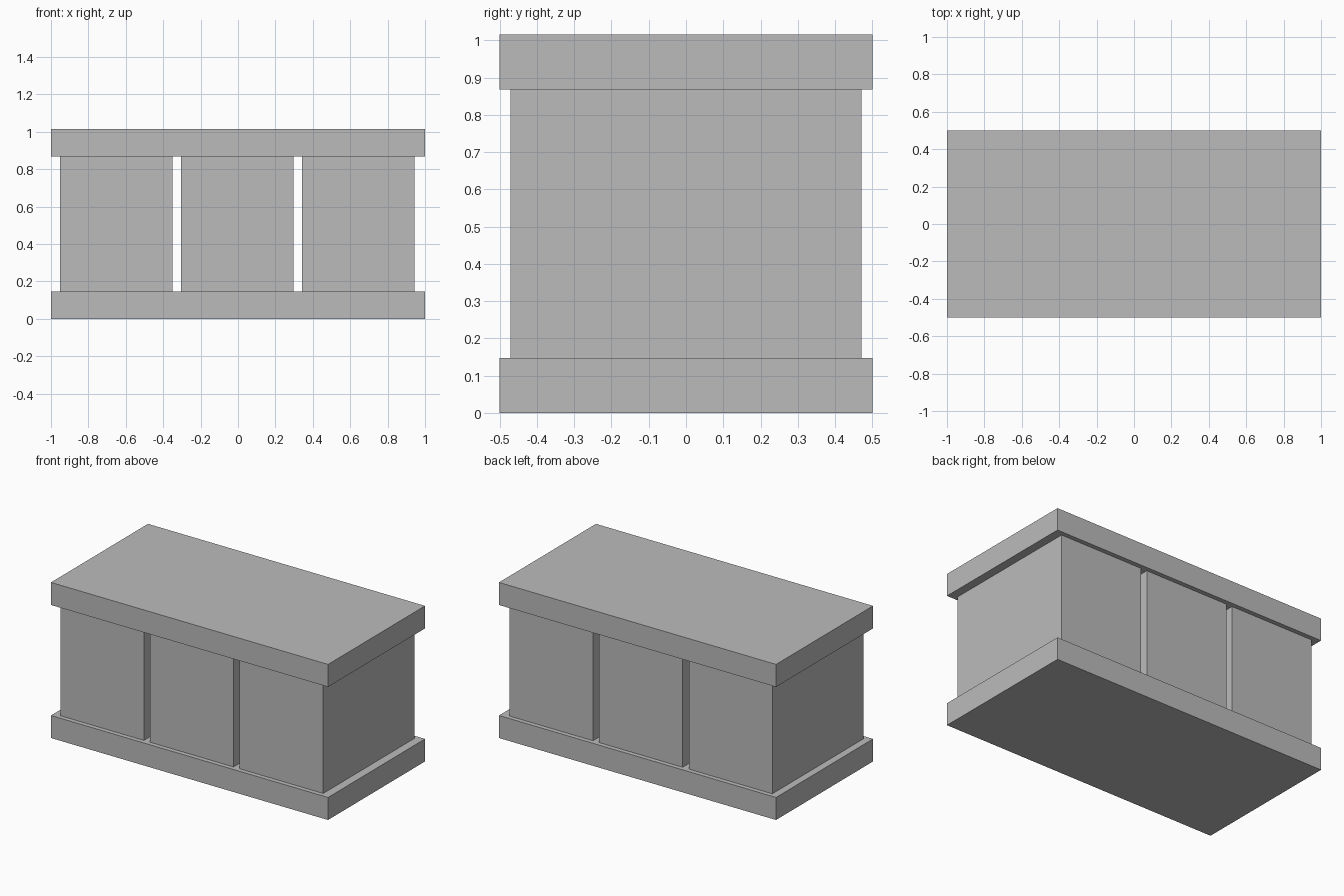
import bpy

if "Cube" in bpy.data.objects:
    bpy.data.objects.remove(bpy.data.objects["Cube"], do_unlink=True)

# Single plain grey for every part
grey = bpy.data.materials.new("plain_grey")
grey.use_nodes = True
colour = (0.5, 0.5, 0.5, 1)
grey.diffuse_color = colour
grey.node_tree.nodes["Principled BSDF"].inputs["Base Color"].default_value = colour


def box(name, x, z_low, z_high, width, depth):
    """Flat-faced block between two heights."""
    bpy.ops.mesh.primitive_cube_add(size=1, location=(x, 0, (z_low + z_high) / 2))
    obj = bpy.context.object
    obj.name = name
    obj.scale = (width, depth, z_high - z_low)
    bpy.ops.object.transform_apply(location=False, rotation=False, scale=True)
    obj.data.materials.append(grey)
    return obj


BASE_TOP, SLAB_BOTTOM, HEIGHT = 0.147, 0.868, 1.015

# Overhanging slabs
box("base_slab", 0, 0, BASE_TOP, 2, 1)
box("top_slab", 0, SLAB_BOTTOM, HEIGHT, 2, 1)

# Three upright blocks with open gaps between them
for i, side in enumerate(("right", "middle", "left")):
    box(side + "_block", -0.004 + (i - 1) * 0.647, BASE_TOP, SLAB_BOTTOM, 0.603, 0.941)
